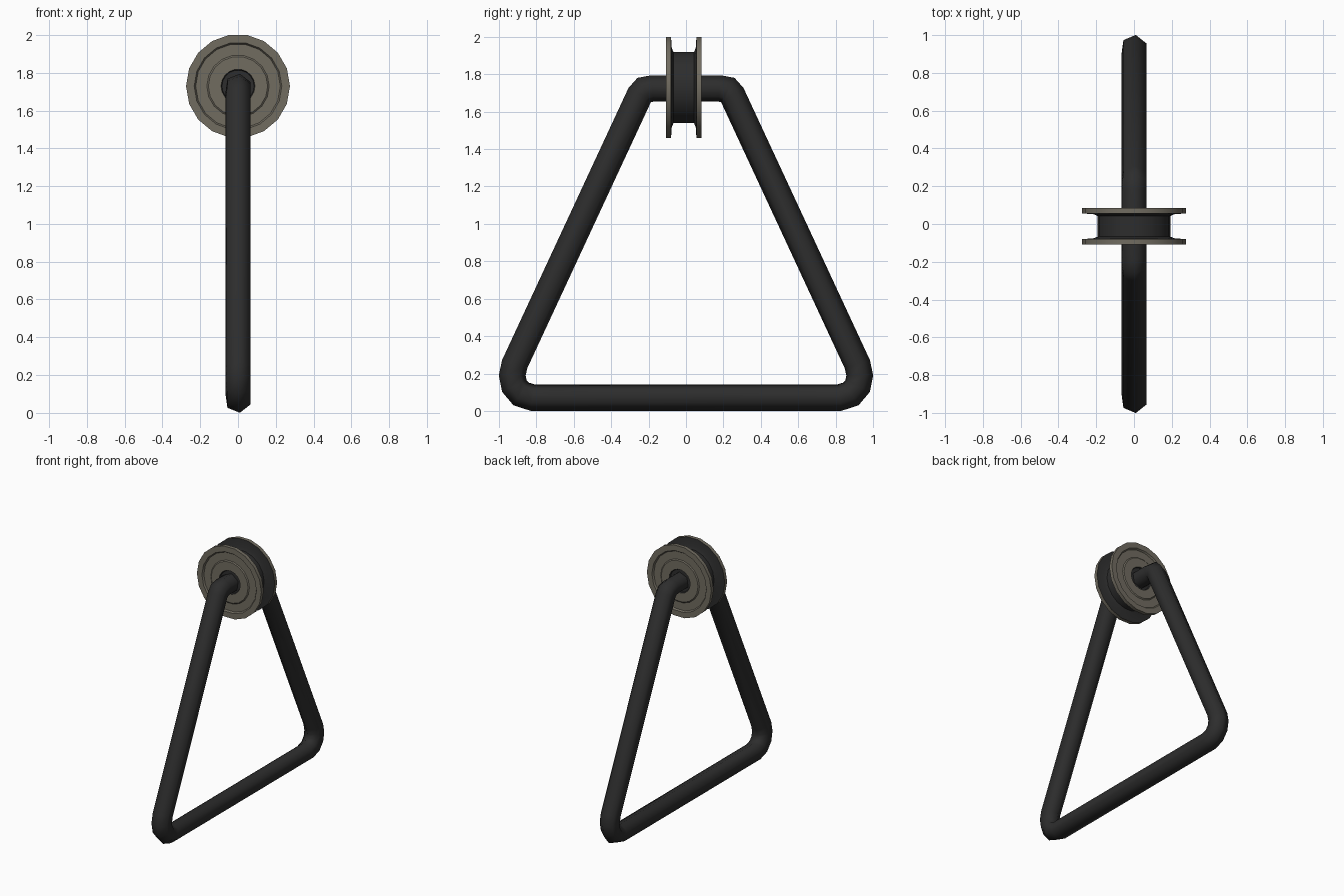
import bpy, bmesh, math
from mathutils import Vector

if "Cube" in bpy.data.objects:
    bpy.data.objects.remove(bpy.data.objects["Cube"])


def material(name, rgb):
    m = bpy.data.materials.new(name)
    m.diffuse_color = (*rgb, 1)
    m.use_nodes = True
    m.node_tree.nodes["Principled BSDF"].inputs["Base Color"].default_value = m.diffuse_color
    return m


black = material("black metal", (0.026, 0.026, 0.026))
brown = material("grey brown metal", (0.165, 0.15, 0.118))


def finish(bm, name, mats, angle):
    bmesh.ops.recalc_face_normals(bm, faces=bm.faces)
    me = bpy.data.meshes.new(name)
    bm.to_mesh(me)
    bm.free()
    for m in mats:
        me.materials.append(m)
    ob = bpy.data.objects.new(name, me)
    bpy.context.collection.objects.link(ob)
    bpy.ops.object.select_all(action='DESELECT')
    ob.select_set(True)
    bpy.context.view_layer.objects.active = ob
    bpy.ops.object.shade_smooth_by_angle(angle=math.radians(angle))
    return ob


# Bent bar frame: hexagonal section swept round a closed loop in the YZ plane
half = [(0.82, 0.071), (0.882, 0.091), (0.918, 0.134), (0.929, 0.19), (0.916, 0.25),
        (0.248, 1.688), (0.223, 1.716), (0.18, 1.724)]
path = [Vector(p) for p in half] + [Vector((-y, z)) for y, z in reversed(half)]
R, SIDES, TWIST = 0.071, 6, math.radians(82)

bm = bmesh.new()
rings = []
for i, p in enumerate(path):
    t0 = (p - path[i - 1]).normalized()
    t1 = (path[(i + 1) % len(path)] - p).normalized()
    t = (t0 + t1).normalized()
    out = Vector((t.y, -t.x)) / t.dot(t0)
    ring = []
    for k in range(SIDES):
        a = TWIST + k * math.tau / SIDES
        q = p + out * (R * math.sin(a))
        ring.append(bm.verts.new((R * math.cos(a), q.x, q.y)))
    rings.append(ring)
for i, ring in enumerate(rings):
    nxt = rings[(i + 1) % len(rings)]
    for k in range(SIDES):
        j = (k + 1) % SIDES
        bm.faces.new((ring[k], ring[j], nxt[j], nxt[k]))
finish(bm, "triangle_frame", [black], 75)

# Grooved pulley wheel: half profile (radius, offset from mid plane, dark?) mirrored and lathed
N, CY, CZ = 18, -0.012, 1.729
side = [(0.193, 0.055, 1), (0.215, 0.064, 1), (0.275, 0.068, 0), (0.275, 0.096, 0),
        (0.232, 0.096, 0), (0.224, 0.084, 0), (0.165, 0.084, 0), (0.157, 0.090, 0),
        (0.09, 0.090, 1), (0.085, 0.080, 1), (0.03, 0.080, 1)]
# each flag colours the band between that point and the next one
pts = [(r, -h) for r, h, d in reversed(side)] + [(r, h) for r, h, d in side]
flags = [d for r, h, d in side[:-1]]
bands = flags[::-1] + [1] + flags

bm = bmesh.new()
loops = [[bm.verts.new((r * math.cos(k * math.tau / N), CY + h,
                        CZ + r * math.sin(k * math.tau / N))) for k in range(N)]
         for r, h in pts]
for a, b, dark in zip(loops, loops[1:], bands):
    for k in range(N):
        j = (k + 1) % N
        bm.faces.new((a[k], a[j], b[j], b[k])).material_index = dark
for cap in (loops[0], loops[-1]):
    bm.faces.new(cap).material_index = 1
finish(bm, "pulley_wheel", [brown, black], 30)
